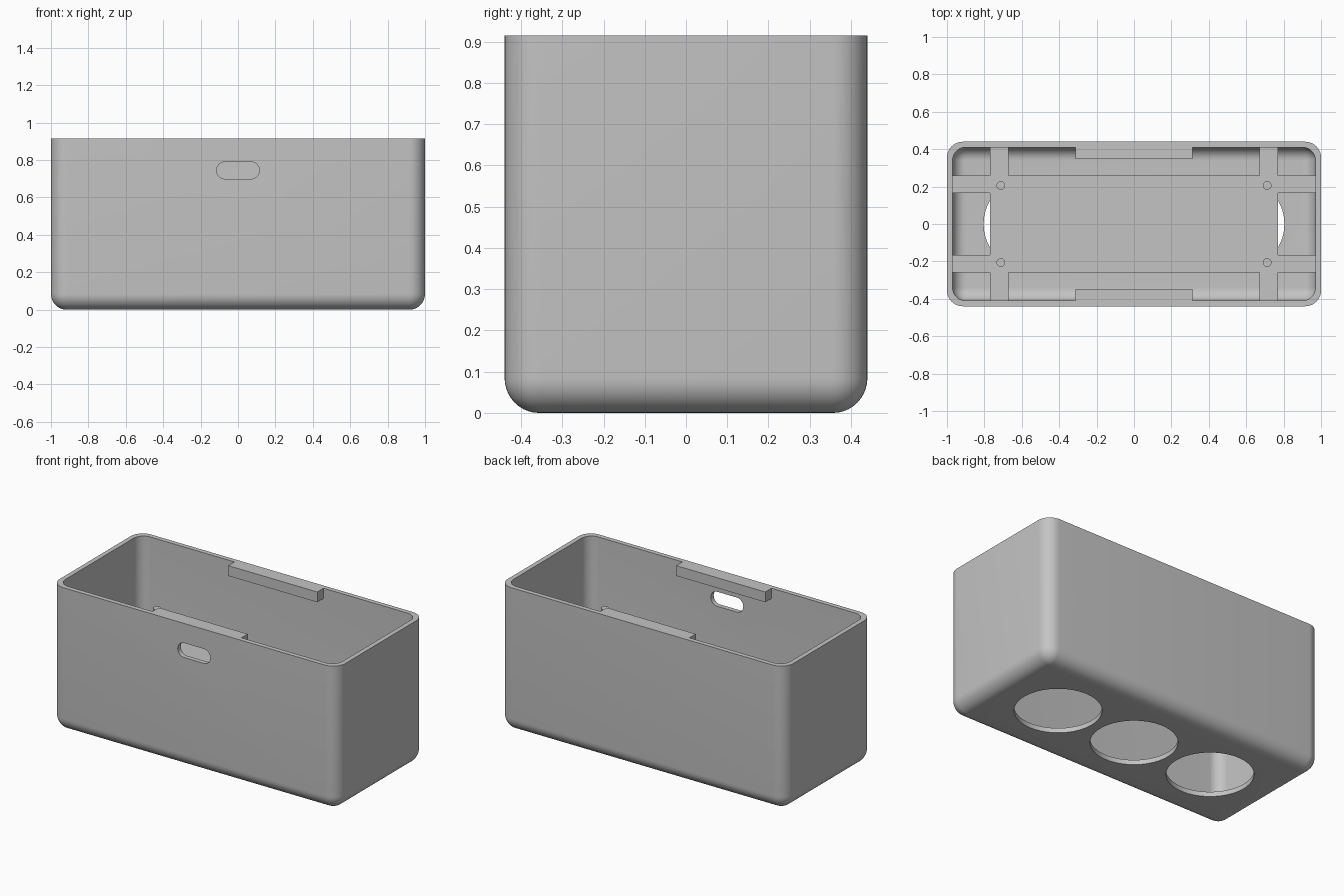
import bpy, bmesh
from math import cos, sin, pi

cube = bpy.data.objects.get("Cube")
if cube:
    bpy.data.objects.remove(cube, do_unlink=True)

grey = bpy.data.materials.new("plain_grey")
grey.use_nodes = True
grey.diffuse_color = (0.55, 0.55, 0.55, 1)
grey.node_tree.nodes["Principled BSDF"].inputs["Base Color"].default_value = grey.diffuse_color

HX, HY, HEIGHT = 1.0, 0.44, 0.915
WALL, RADIUS, INNER_RADIUS = 0.03, 0.085, 0.07
STEPS = 10


def finish(name, bm):
    bmesh.ops.recalc_face_normals(bm, faces=bm.faces)
    mesh = bpy.data.meshes.new(name)
    bm.to_mesh(mesh)
    bm.free()
    mesh.materials.append(grey)
    ob = bpy.data.objects.new(name, mesh)
    bpy.context.collection.objects.link(ob)
    return ob


def make_current(ob):
    bpy.ops.object.select_all(action="DESELECT")
    ob.select_set(True)
    bpy.context.view_layer.objects.active = ob


def smooth(ob):
    make_current(ob)
    bpy.ops.object.shade_smooth_by_angle(angle=pi / 6)


def rounded_rect(hx, hy, r):
    pts = []
    for q, (sx, sy) in enumerate(((1, 1), (-1, 1), (-1, -1), (1, -1))):
        for i in range(STEPS + 1):
            a = (q + i / STEPS) * pi / 2
            pts.append((sx * (hx - r) + r * cos(a), sy * (hy - r) + r * sin(a)))
    return pts


def tub_rings(hx, hy, floor, r):
    """Rings of a round-bottomed tub from the floor up to the rim."""
    rings = []
    for i in range(STEPS + 1):
        a = i / STEPS * pi / 2
        inset = r * (1 - sin(a)) * 0.98
        z = floor + r * (1 - cos(a))
        rings.append([(x, y, z) for x, y in rounded_rect(hx - inset, hy - inset, r - inset)])
    rings.append([(x, y, HEIGHT) for x, y in rounded_rect(hx, hy, r)])
    return rings


def extrude_outline(name, outline, bottom, top):
    bm = bmesh.new()
    low = [bm.verts.new((x, y, bottom)) for x, y in outline]
    high = [bm.verts.new((x, y, top)) for x, y in outline]
    bm.faces.new(low)
    bm.faces.new(high)
    for i in range(len(low)):
        j = (i + 1) % len(low)
        bm.faces.new((low[i], low[j], high[j], high[i]))
    return finish(name, bm)


def circle(cx, cy, r, n):
    return [(cx + r * cos(2 * pi * i / n), cy + r * sin(2 * pi * i / n)) for i in range(n)]


# Open shell: outside surface, rim, inside surface
bm = bmesh.new()
rings = tub_rings(HX, HY, 0, RADIUS)
rings += reversed(tub_rings(HX - WALL, HY - WALL, WALL, INNER_RADIUS))
rings = [[bm.verts.new(p) for p in ring] for ring in rings]
for lower, upper in zip(rings, rings[1:]):
    for i in range(len(lower)):
        j = (i + 1) % len(lower)
        bm.faces.new((lower[i], lower[j], upper[j], upper[i]))
bm.faces.new(rings[0])
bm.faces.new(rings[-1])
shell = finish("shell", bm)

# Three round floor openings and one pill-shaped slot in the front wall
cutters = [extrude_outline("floor_hole_cutter", circle(x, 0, 0.247, 64), -0.1, 0.15)
           for x in (-0.557, 0, 0.557)]
slot = extrude_outline("slot_cutter", rounded_rect(0.114, 0.046, 0.0455), -0.1, 0.1)
slot.rotation_euler.x = pi / 2
slot.location = (0, -HY, 0.745)
cutters.append(slot)
for cutter in cutters:
    cutter.hide_render = True
    mod = shell.modifiers.new("cut", "BOOLEAN")
    mod.operation = "DIFFERENCE"
    mod.solver = "EXACT"
    mod.object = cutter
    make_current(shell)
    bpy.ops.object.modifier_apply(modifier=mod.name)
for cutter in cutters:
    bpy.data.objects.remove(cutter, do_unlink=True)
smooth(shell)

# Inner shelf with arms reaching all four walls
quarter = [(0.77, 0.165), (0.975, 0.165), (0.975, 0.26), (0.77, 0.26),
           (0.77, 0.415), (0.67, 0.415), (0.67, 0.26)]
half = quarter + [(-x, y) for x, y in reversed(quarter)]
outline = half + [(x, -y) for x, y in reversed(half)]
extrude_outline("inner_shelf", outline, 0.405, 0.44)

# Mounting posts on the shelf
for sx, side in ((1, "left"), (-1, "right")):
    for sy, end in ((-1, "front"), (1, "back")):
        post = extrude_outline(f"post_{end}_{side}",
                               circle(sx * 0.712, sy * 0.206, 0.023, 24), 0.43, 0.595)
        smooth(post)

# Retaining lips flush with the rim
for sy, end in ((-1, "front"), (1, "back")):
    lip = [(-0.312, sy * 0.348), (0.312, sy * 0.348), (0.312, sy * 0.412), (-0.312, sy * 0.412)]
    extrude_outline(f"lip_{end}", lip, HEIGHT - 0.065, HEIGHT)
